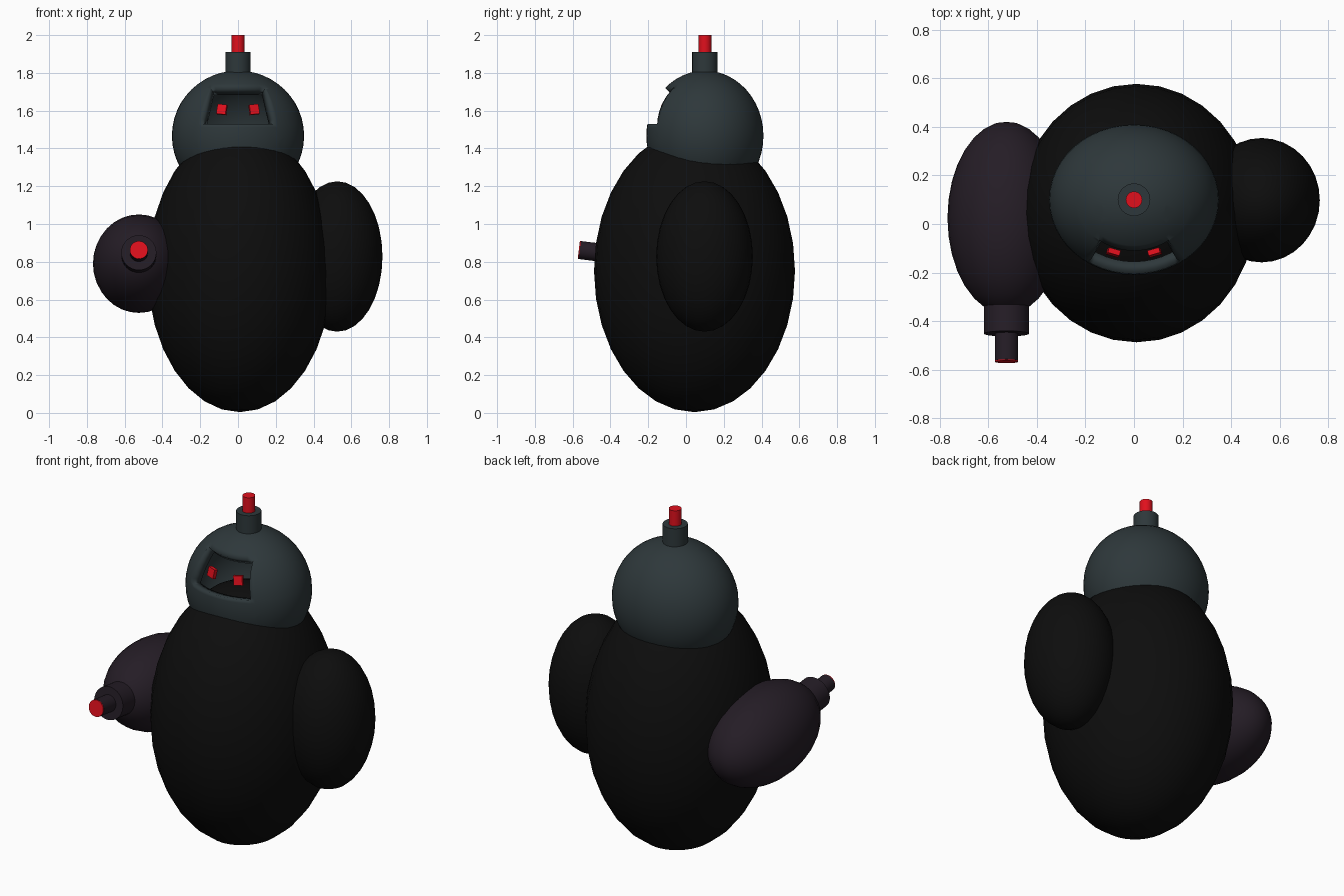
import bpy, bmesh
from math import radians, sin, cos
from mathutils import Vector, Matrix

if "Cube" in bpy.data.objects:
    bpy.data.objects.remove(bpy.data.objects["Cube"])


def material(name, rgb):
    m = bpy.data.materials.new(name)
    m.diffuse_color = (*rgb, 1)
    m.use_nodes = True
    m.node_tree.nodes["Principled BSDF"].inputs["Base Color"].default_value = m.diffuse_color
    return m


BLACK = material("black", (0.004, 0.004, 0.004))
SLATE = material("slate", (0.027, 0.039, 0.043))
PLUM = material("plum", (0.018, 0.012, 0.019))
RED = material("red", (0.75, 0.005, 0.012))


def finish(obj, name, mat):
    obj.name = name
    obj.data.materials.append(mat)
    bpy.ops.object.shade_smooth_by_angle(angle=radians(35))
    return obj


def ellipsoid(name, loc, radii, mat, seg=32, rings=16, tilt=0):
    bpy.ops.mesh.primitive_uv_sphere_add(segments=seg, ring_count=rings, radius=1,
                                         location=loc, rotation=(tilt, 0, 0))
    obj = bpy.context.object
    obj.data.transform(Matrix.Diagonal((*radii, 1)))
    return finish(obj, name, mat)


def rod(name, a, b, r, mat):
    a, b = Vector(a), Vector(b)
    bpy.ops.mesh.primitive_cylinder_add(vertices=32, radius=r, depth=(b - a).length,
                                        location=(a + b) / 2)
    obj = bpy.context.object
    obj.rotation_euler = (b - a).to_track_quat('Z', 'Y').to_euler()
    return finish(obj, name, mat)


# Body and plain arm
ellipsoid("body", (0.01, 0.045, 0.752), (0.488, 0.532, 0.748), BLACK)
ellipsoid("plain_arm", (0.525, 0.098, 0.828), (0.24, 0.256, 0.398), BLACK)

# Blaster arm, tipped slightly upward at the front
TILT = radians(7)
hub = Vector((-0.525, 0.025, 0.79))
axis = Vector((0, -cos(TILT), sin(TILT)))
ellipsoid("blaster_arm", hub, (0.243, 0.258, 0.398), PLUM, tilt=radians(90) - TILT)
rod("blaster_collar", hub + axis * 0.3, hub + axis * 0.48, 0.093, PLUM)
rod("blaster_barrel", hub + axis * 0.46, hub + axis * 0.592, 0.048, PLUM)
rod("blaster_tip", hub + axis * 0.59, hub + axis * 0.597, 0.047, RED)

# Hollow head with a trapezoid visor opening
HEAD = Vector((0, 0.1, 1.467))
head = ellipsoid("head", HEAD, (0.35, 0.31, 0.345), SLATE, 48, 24)
z0, z1, x0, x1 = 1.53 - HEAD.z, 1.72 - HEAD.z, 0.19, 0.145
slope = (x0 - x1) / (z1 - z0)
planes = [((0, 0, z0), (0, 0, -1)), ((0, 0, z1), (0, 0, 1)),
          ((x0, 0, z0), (1, 0, slope)), ((-x0, 0, z0), (-1, 0, slope))]
bm = bmesh.new()
bm.from_mesh(head.data)
for co, no in planes:
    front = [f for f in bm.faces if f.calc_center_median().y < -0.02]
    geom = front + list({e for f in front for e in f.edges}) + list({v for f in front for v in f.verts})
    bmesh.ops.bisect_plane(bm, geom=geom, plane_co=co, plane_no=no, dist=1e-5)
hole = []
for f in bm.faces:
    c = f.calc_center_median()
    if c.y < 0 and all((c - Vector(co)).dot(Vector(no)) < 0 for co, no in planes):
        hole.append(f)
bmesh.ops.delete(bm, geom=hole, context='FACES')
bm.to_mesh(head.data)
bm.free()
shell = head.modifiers.new("shell", 'SOLIDIFY')
shell.thickness = 0.05
shell.offset = -1

# Eyes
for side, label in ((-1, "right"), (1, "left")):
    bpy.ops.mesh.primitive_cube_add(size=1, location=(side * 0.085, -0.117, 1.606))
    eye = bpy.context.object
    eye.data.transform(Matrix.Diagonal((0.05, 0.022, 0.053, 1)))
    eye.rotation_euler = (radians(-10), radians(-6 * side), radians(16 * side))
    finish(eye, label + "_eye", RED)

# Antenna
rod("antenna_base", (0, 0.1, 1.77), (0, 0.1, 1.91), 0.067, SLATE)
rod("antenna_light", (0, 0.1, 1.90), (0, 0.1, 2.0), 0.034, RED)
